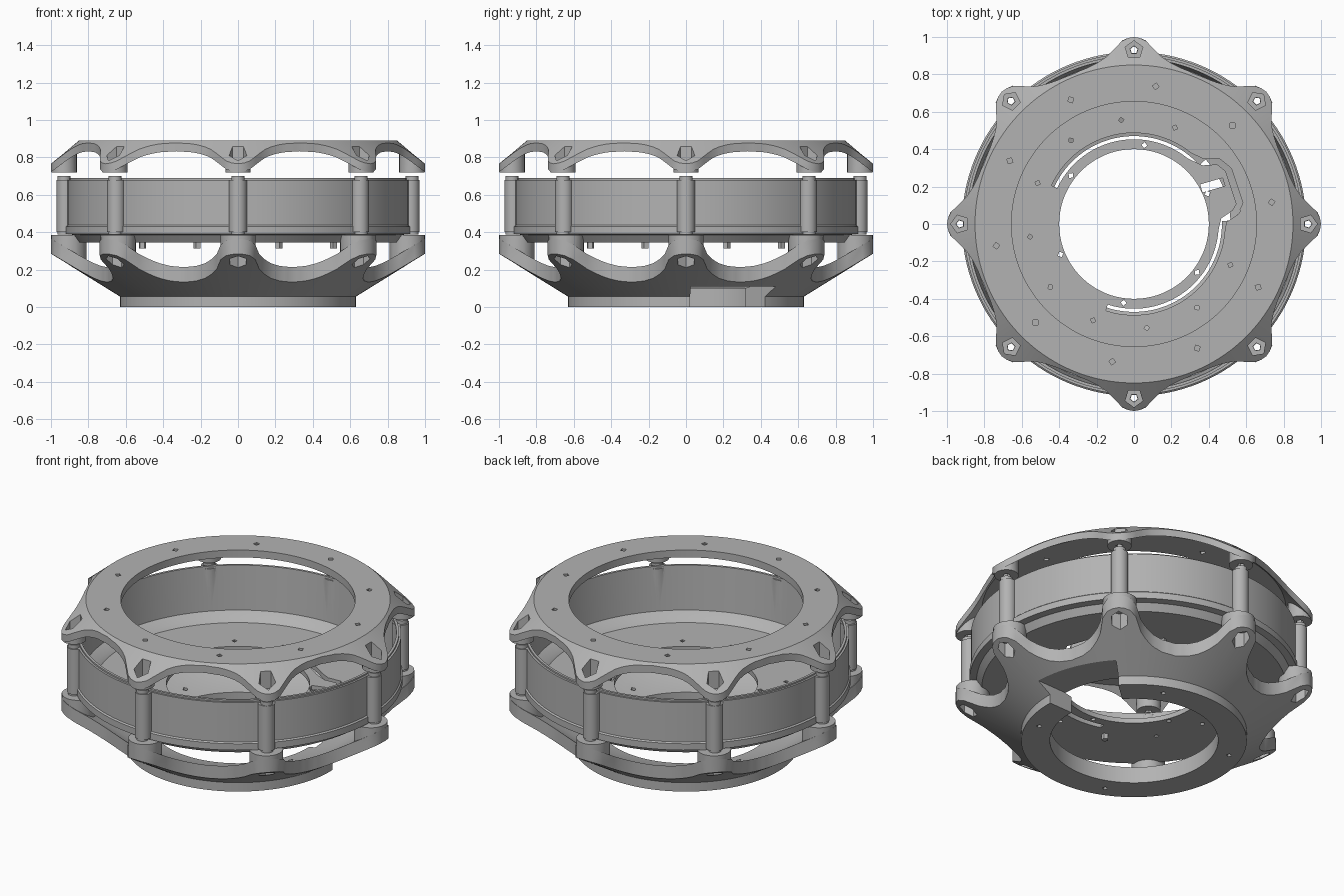
import bpy, bmesh
from math import sin, cos, radians, hypot
from mathutils import Vector

if "Cube" in bpy.data.objects:
    bpy.data.objects.remove(bpy.data.objects["Cube"])

grey = bpy.data.materials.new("matte grey")
grey.use_nodes = True
grey.diffuse_color = (0.45, 0.45, 0.45, 1)
grey.node_tree.nodes["Principled BSDF"].inputs["Base Color"].default_value = (0.45, 0.45, 0.45, 1)

EIGHTHS = [45 * i for i in range(8)]
BOLT = 0.93


def polar(r, deg, z=0.0):
    return Vector((r * cos(radians(deg)), r * sin(radians(deg)), z))


def finish(name, bm):
    bmesh.ops.recalc_face_normals(bm, faces=bm.faces)
    mesh = bpy.data.meshes.new(name)
    bm.to_mesh(mesh)
    bm.free()
    mesh.materials.append(grey)
    obj = bpy.data.objects.new(name, mesh)
    bpy.context.collection.objects.link(obj)
    return obj


def loft(name, sections, closed=True):
    """Skin a row of closed cross-sections, capping the ends if it is open."""
    bm = bmesh.new()
    rows = [[bm.verts.new(p) for p in s] for s in sections]
    n = len(rows[0])
    for i in range(len(rows) if closed else len(rows) - 1):
        a, b = rows[i], rows[(i + 1) % len(rows)]
        for j in range(n):
            k = (j + 1) % n
            bm.faces.new((a[j], a[k], b[k], b[j]))
    if not closed:
        bm.faces.new(rows[0])
        bm.faces.new(rows[-1])
    return finish(name, bm)


def ring(name, section, steps):
    """Sweep a section, given as a function of angle, around the z axis."""
    angles = [360 * i / steps for i in range(steps)]
    return loft(name, [[polar(r, a, z) for r, z in section(a)] for a in angles])


def prisms(name, angles, dist, rad, sides, low, high):
    """Upright prisms on a circle; low and high are functions of the radius."""
    bm = bmesh.new()
    for a in angles:
        c = polar(dist, a)
        pts = [c + polar(rad, a + 360 * i / sides) for i in range(sides)]
        ends = []
        for f in (low, high):
            ends.append([bm.verts.new((p.x, p.y, f(hypot(p.x, p.y)))) for p in pts])
        bm.faces.new(ends[0])
        bm.faces.new(ends[1])
        for i in range(sides):
            k = (i + 1) % sides
            bm.faces.new((ends[0][i], ends[0][k], ends[1][k], ends[1][i]))
    return finish(name, bm)


def flat(z):
    return lambda r: z


def boolean(target, tool, operation):
    mod = target.modifiers.new(operation.lower(), "BOOLEAN")
    mod.operation, mod.object, mod.solver = operation, tool, "EXACT"
    bpy.context.view_layer.objects.active = target
    bpy.ops.object.modifier_apply(modifier=mod.name)
    bpy.data.objects.remove(tool)


def drill(target, angles, dist, rad, sides, z0, z1):
    boolean(target, prisms("cutter", angles, dist, rad, sides, flat(z0), flat(z1)), "DIFFERENCE")


def smooth(obj):
    bpy.ops.object.select_all(action="DESELECT")
    obj.select_set(True)
    bpy.context.view_layer.objects.active = obj
    bpy.ops.object.shade_smooth_by_angle(angle=radians(30))


def outline(points, deg):
    """Radius of a scalloped edge, mirrored about each of the eight lobes."""
    a = deg % 45
    a = min(a, 45 - a)
    for (a0, r0), (a1, r1) in zip(points, points[1:]):
        if a <= a1:
            return r0 + (r1 - r0) * (a - a0) / (a1 - a0)
    return points[-1][1]


# Top cover: flat ring with a sloping, scalloped skirt
TOP_EDGE = [(0, 1), (3, 0.992), (5.5, 0.955), (8.8, 0.91), (12, 0.887), (16, 0.872), (22.5, 0.865)]


def cover_z(r):
    return 0.89 - max(0, r - 0.85) * 0.83


def cover_section(a):
    r = outline(TOP_EDGE, a)
    z = cover_z(r)
    return [(0.655, 0.845), (0.85, 0.845), (r, z - 0.045), (r, z), (0.85, 0.89), (0.655, 0.89)]


cover = ring("top_cover", cover_section, 192)
boolean(cover, prisms("bosses", EIGHTHS, BOLT, 0.068, 24, flat(0.72),
                      lambda r: cover_z(r) - 0.01), "UNION")
drill(cover, EIGHTHS, BOLT, 0.05, 5, 0.75, 1)
drill(cover, EIGHTHS, BOLT, 0.022, 5, 0.6, 1)
drill(cover, [9 + 36 * i for i in range(10)], 0.745, 0.018, 4, 0.8, 1)
smooth(cover)

# Bottom cover: foot ring with a cone of eight arms
LOW_EDGE = [(0, 1), (3, 0.992), (5.3, 0.965), (6.4, 0.91), (7.6, 0.865), (10, 0.82),
            (13, 0.788), (17, 0.765), (22.5, 0.755)]


def cone_z(r):
    return 0.055 + max(0, r - 0.63) * 0.62


def base_section(a):
    r = outline(LOW_EDGE, a)
    z = cone_z(r)
    return [(0.47, 0), (0.63, 0), (0.63, 0.055), (r, z), (r, z + 0.08), (0.63, 0.135), (0.47, 0.1)]


base = ring("bottom_cover", base_section, 192)
boolean(base, prisms("bosses", EIGHTHS, 0.905, 0.094, 24, lambda r: cone_z(r) + 0.005,
                     flat(0.385)), "UNION")
drill(base, EIGHTHS, BOLT, 0.05, 6, 0.1, 0.31)
drill(base, EIGHTHS, BOLT, 0.022, 5, 0.1, 0.5)
drill(base, [67 + 90 * i for i in range(4)], 0.555, 0.016, 4, -0.1, 0.3)

# Cable opening in the side of the foot ring
notch = loft("notch", [[polar(r, a, z) for r, z in
                        ((0.4, -0.1), (0.75, -0.1), (0.75, 0.11), (0.4, 0.11))]
                       for a in range(2, 43, 4)], closed=False)
boolean(base, notch, "DIFFERENCE")
smooth(base)

# Middle housing: open drum with a floor
DRUM = [(0.40, 0.345), (0.85, 0.345), (0.88, 0.385), (0.92, 0.39), (0.92, 0.43), (0.912, 0.437),
        (0.912, 0.68), (0.9, 0.68), (0.9, 0.69), (0.885, 0.69), (0.87, 0.42), (0.82, 0.395),
        (0.8, 0.375), (0.40, 0.375)]
housing = ring("middle_housing", lambda a: DRUM, 128)

# Bolt columns with small collars at both ends
boolean(housing, prisms("columns", EIGHTHS, 0.922, 0.048, 24, flat(0.4), flat(0.678)), "UNION")
boolean(housing, prisms("collars", EIGHTHS, BOLT, 0.035, 16, flat(0.387), flat(0.7)), "UNION")
drill(housing, EIGHTHS, BOLT, 0.02, 5, 0.3, 0.8)
drill(housing, [22.5 + 60 * i for i in range(6)], 0.425, 0.016, 4, 0.3, 0.5)
drill(housing, [7 + 30 * i for i in range(12) if i != 1], 0.56, 0.015, 4, 0.3, 0.5)


# Clamp slot and split in the floor
def strip(path, width):
    rows = []
    for i, p in enumerate(path):
        t = (path[min(i + 1, len(path) - 1)] - path[max(i - 1, 0)]).normalized()
        side = Vector((-t.y, t.x, 0)) * width / 2
        rows.append([p + s + Vector((0, 0, z)) for s, z in
                     ((side, 0.3), (-side, 0.3), (-side, 0.5), (side, 0.5))])
    return loft("slot", rows, closed=False)


slot = [polar(0.47, a) for a in range(155, 47, -4)]
slot += [Vector((x, y, 0)) for x, y in ((0.37, 0.33), (0.45, 0.335), (0.505, 0.29),
                                        (0.565, 0.11), (0.54, 0.06), (0.48, 0.02))]
slot += [polar(0.47, a) for a in range(-4, -110, -4)]
boolean(housing, strip(slot, 0.034), "DIFFERENCE")
boolean(housing, strip([Vector((0.36, 0.19, 0)), Vector((0.48, 0.225, 0))], 0.045), "DIFFERENCE")
smooth(housing)

# Screw tips under the floor
smooth(prisms("screw_tips", [67 + 90 * i for i in range(4)], 0.555, 0.02, 5, flat(0.312), flat(0.36)))
